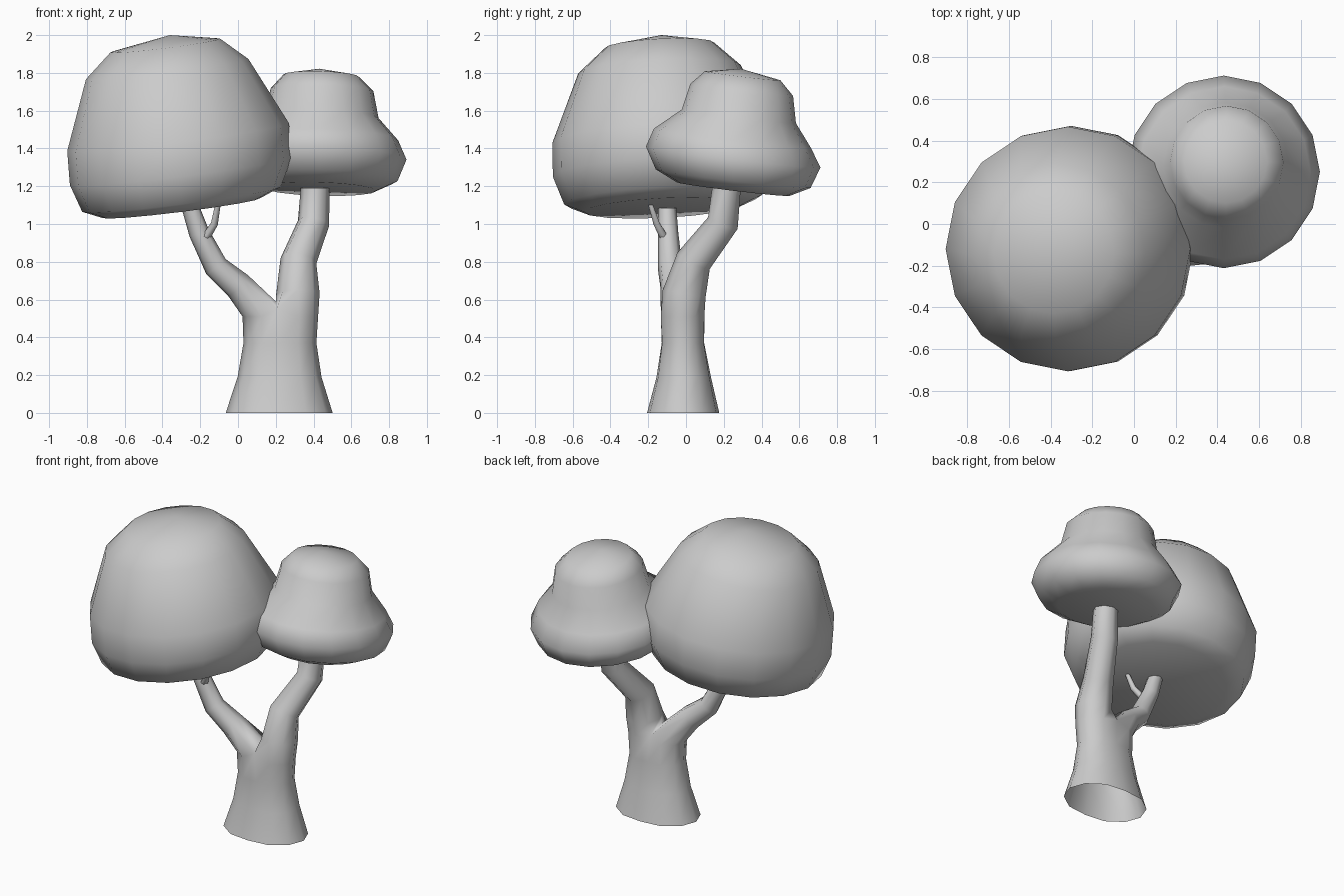
import bpy, bmesh
from math import cos, sin, radians
from mathutils import Vector

if "Cube" in bpy.data.objects:
    bpy.data.objects.remove(bpy.data.objects["Cube"])


def finish(bm, name):
    bmesh.ops.recalc_face_normals(bm, faces=bm.faces[:])
    me = bpy.data.meshes.new(name)
    bm.to_mesh(me)
    bm.free()
    for p in me.polygons:
        p.use_smooth = True
    ob = bpy.data.objects.new(name, me)
    bpy.context.collection.objects.link(ob)
    return ob


def bridge(bm, a, b):
    n = len(a)
    for i in range(n):
        bm.faces.new((a[i], a[(i + 1) % n], b[(i + 1) % n], b[i]))


def canopy(name, bottom, rings, top, slope, n=16):
    """Stack of tilted circles (x, y, z, radius) closed by a pole at each end."""
    bm = bmesh.new()
    loops = []
    for x, y, z, r in rings:
        loop = []
        for k in range(n):
            a = radians(360 * k / n)
            dx, dy = r * cos(a), r * sin(a)
            loop.append(bm.verts.new((x + dx, y + dy, z + slope[0] * dx + slope[1] * dy)))
        loops.append(loop)
    for a, b in zip(loops, loops[1:]):
        bridge(bm, a, b)
    for loop, pole in ((loops[0], bottom), (loops[-1], top)):
        p = bm.verts.new(pole)
        for i in range(n):
            bm.faces.new((loop[i], loop[(i + 1) % n], p))
    return finish(bm, name)


def limb(bm, loop, origin, path, start):
    """Extend a vertex loop along path points (x, y, z, radius)."""
    pts = [Vector(origin)] + [Vector(p[:3]) for p in path]
    n = len(loop)
    for i, p in enumerate(path, 1):
        if i < len(path):
            t = (pts[i + 1] - pts[i]).normalized() + (pts[i] - pts[i - 1]).normalized()
        else:
            t = Vector((0, 0, 1))
        t.normalize()
        u = (Vector((1, 0, 0)) - t * t.x).normalized()
        v = t.cross(u)
        new = []
        for j in range(n):
            a = radians(start + 360 * j / n)
            new.append(bm.verts.new(pts[i] + (u * cos(a) + v * sin(a)) * p[3]))
        bridge(bm, loop, new)
        loop = new


# Leaf masses
canopy("large_canopy", (-0.3, -0.12, 1.075),
       [(-0.3, -0.12, 1.085, 0.42), (-0.3, -0.12, 1.13, 0.525),
        (-0.302, -0.117, 1.28, 0.588), (-0.317, -0.12, 1.46, 0.587),
        (-0.375, -0.14, 1.82, 0.43), (-0.385, -0.14, 1.945, 0.29)],
       (-0.36, -0.13, 2.0), (0.125, 0.05))
canopy("small_canopy", (0.43, 0.25, 1.185),
       [(0.43, 0.25, 1.185, 0.3), (0.435, 0.25, 1.24, 0.41),
        (0.43, 0.25, 1.355, 0.462), (0.433, 0.245, 1.455, 0.415),
        (0.442, 0.28, 1.57, 0.302), (0.445, 0.295, 1.71, 0.272),
        (0.44, 0.3, 1.785, 0.2)],
       (0.43, 0.29, 1.822), (-0.03, -0.12))

# Trunk: oval rings, open at the foot (centre x, y, z, radius x, y, pinch)
bm = bmesh.new()
prev = None
for x, y, z, rx, ry, pinch in [(0.218, -0.015, 0, 0.283, 0.195, 0.98),
                               (0.22, -0.012, 0.19, 0.222, 0.15, 0.96),
                               (0.222, -0.016, 0.37, 0.193, 0.122, 0.92),
                               (0.224, -0.018, 0.51, 0.2, 0.128, 0.8)]:
    ring = []
    for k in range(12):
        a = radians(30 * k)
        s = pinch if k in (3, 9) else 1.04
        ring.append(bm.verts.new((x + rx * cos(a), y + ry * s * sin(a), z)))
    if prev:
        bridge(bm, prev, ring)
    prev = ring

# Fork into two limbs that share a crotch point
crotch = bm.verts.new((0.2, -0.018, 0.59))
for k in (3, 9):
    prev[k].co.x = 0.205
    prev[k].co.z = 0.55
limb(bm, [prev[k % 12] for k in range(9, 16)] + [crotch], (0.325, -0.02, 0.5),
     [(0.317, -0.01, 0.63, 0.115), (0.32, 0.04, 0.805, 0.096),
      (0.4, 0.195, 1.005, 0.084), (0.408, 0.214, 1.19, 0.076)], -135)
limb(bm, prev[3:10] + [crotch], (0.1, -0.03, 0.57),
     [(0.0, -0.06, 0.675, 0.077), (-0.117, -0.085, 0.775, 0.065),
      (-0.207, -0.095, 0.955, 0.054), (-0.25, -0.1, 1.085, 0.049)], 45)
finish(bm, "forked_trunk")

# Twig on the left limb
bm = bmesh.new()
root = Vector((-0.19, -0.1, 0.9))
base = [bm.verts.new(root + Vector((cos(radians(60 * k)), sin(radians(60 * k)), 0)) * 0.03)
        for k in range(6)]
limb(bm, base, root, [(-0.125, -0.155, 1.0, 0.019), (-0.107, -0.187, 1.1, 0.015)], 0)
finish(bm, "twig")
